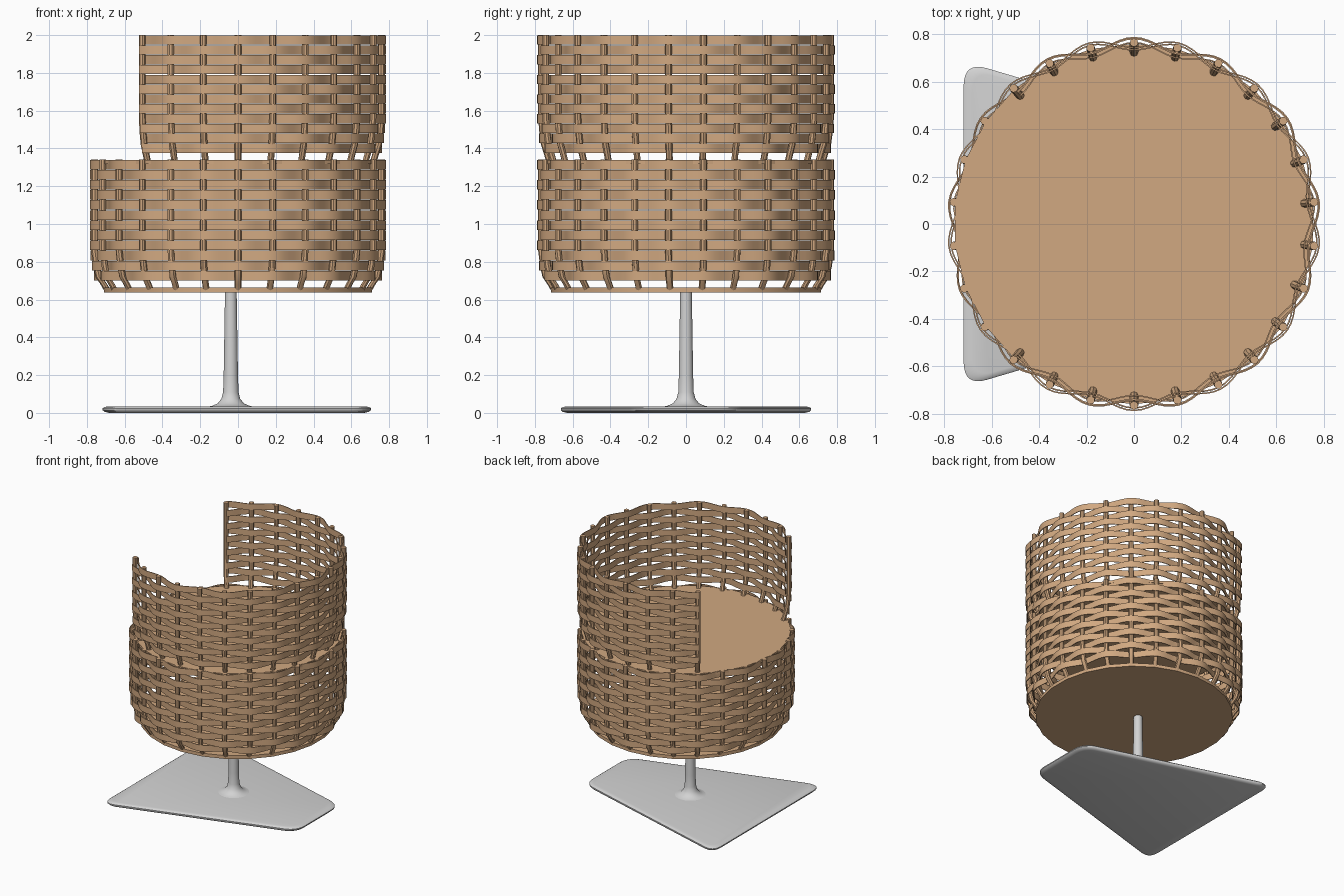
import bpy, bmesh, math
from mathutils import Vector

if "Cube" in bpy.data.objects:
    bpy.data.objects.remove(bpy.data.objects["Cube"])

N = 26                       # stakes round the full circle
STEP = 2 * math.pi / N


def material(name, rgb):
    m = bpy.data.materials.new(name)
    m.diffuse_color = (*rgb, 1)
    m.use_nodes = True
    m.node_tree.nodes["Principled BSDF"].inputs["Base Color"].default_value = m.diffuse_color
    return m


WICKER = material("tan wicker", (0.64, 0.395, 0.22))
METAL = material("light grey metal", (0.65, 0.65, 0.65))


def finish(name, bm, mat, smooth=True):
    bmesh.ops.recalc_face_normals(bm, faces=bm.faces)
    me = bpy.data.meshes.new(name)
    bm.to_mesh(me)
    bm.free()
    me.materials.append(mat)
    ob = bpy.data.objects.new(name, me)
    bpy.context.collection.objects.link(ob)
    if smooth:
        bpy.ops.object.select_all(action='DESELECT')
        bpy.context.view_layer.objects.active = ob
        ob.select_set(True)
        bpy.ops.object.shade_smooth_by_angle(angle=math.radians(40))
    return ob


def loft(bm, rings, closed=False):
    """Skin a list of point rings; cap the ends unless closed."""
    vs = [[bm.verts.new(p) for p in r] for r in rings]
    n = len(vs[0])
    for k in range(len(vs) if closed else len(vs) - 1):
        a, b = vs[k], vs[(k + 1) % len(vs)]
        for j in range(n):
            bm.faces.new((a[j], a[(j + 1) % n], b[(j + 1) % n], b[j]))
    if not closed:
        bm.faces.new(vs[0])
        bm.faces.new(vs[-1])


def polar(r, a, z):
    return Vector((r * math.cos(a), r * math.sin(a), z))


def ring(r, z, n, cx=0.0):
    return [polar(r, (k + 0.5) * 2 * math.pi / n, z) + Vector((cx, 0, 0)) for k in range(n)]


def wall_radius(z, profile):
    for (z0, r0), (z1, r1) in zip(profile, profile[1:]):
        if z <= z1:
            return r0 + (r1 - r0) * max(0, z - z0) / (z1 - z0)
    return profile[-1][1]


def basket(prefix, first, count, profile, z_rows, z_top, rows=12):
    full = count == N
    # upright stakes
    bm = bmesh.new()
    zs = [p[0] for p in profile] + [z_top]
    for i in range(first, first + count):
        a = (i + 0.5) * STEP
        rings = []
        for z in zs:
            c = polar(wall_radius(z, profile), a, z)
            rings.append([c + polar(0.018, a + k * math.pi / 4, 0) for k in range(8)])
        loft(bm, rings)
    finish(prefix + "_stakes", bm, WICKER)
    # woven strips passing in front of and behind alternate stakes
    bm = bmesh.new()
    pitch = (z_top - z_rows) / rows
    sub = 6
    for row in range(rows):
        z0 = z_rows + row * pitch + 0.001
        z1 = z0 + pitch - 0.003
        r = wall_radius((z0 + z1) / 2, profile)
        rings = []
        for s in range(count * sub if full else (count - 1) * sub + 1):
            t = first + s / sub
            a = (t + 0.5) * STEP
            rr = r + 0.021 * math.cos(math.pi * (t + row))
            rings.append([polar(rr + d, a, z) for d, z in
                          ((-0.003, z0), (0.003, z0), (0.003, z1), (-0.003, z1))])
        loft(bm, rings, closed=full)
    finish(prefix + "_woven_strips", bm, WICKER)


# lower drum and open backrest
basket("drum", 0, N,
       [(0.645, 0.695), (0.68, 0.715), (0.72, 0.742), (0.78, 0.755), (0.86, 0.765)], 0.70, 1.342)
basket("backrest", -10, 20,
       [(1.33, 0.722), (1.38, 0.737), (1.42, 0.75), (1.48, 0.758), (1.56, 0.765)], 1.376, 2.0)

# drum floor and seat discs
for name, r, z0, z1 in (("drum_floor", 0.715, 0.637, 0.663), ("seat", 0.76, 1.318, 1.338)):
    bm = bmesh.new()
    loft(bm, [ring(r, z0, N), ring(r, z1, N)])
    finish(name, bm, WICKER)

# flared pole
bm = bmesh.new()
loft(bm, [ring(r, z, 32, -0.038) for r, z in
          ((0.14, 0.03), (0.10, 0.037), (0.07, 0.05), (0.05, 0.075), (0.041, 0.11),
           (0.038, 0.2), (0.034, 0.45), (0.031, 0.64))])
finish("pole", bm, METAL)

# foot plate: rounded trapezoid
corners = [Vector(c) for c in ((-0.715, -0.685), (0.705, -0.265), (0.705, 0.265), (-0.715, 0.685))]
outline = []
for i, c in enumerate(corners):
    cut = 0.10
    p = c + (corners[i - 1] - c).normalized() * cut
    q = c + (corners[(i + 1) % 4] - c).normalized() * cut
    for k in range(9):
        t = k / 8
        outline.append(p * (1 - t) ** 2 + c * 2 * t * (1 - t) + q * t * t)
# slight bow on the wide end
for p in outline:
    if p.x < -0.6:
        p.x -= 0.02 * (1 - abs(p.y) / 0.7)
bm = bmesh.new()
loft(bm, [[Vector((p.x * s, p.y * s, z)) for p in outline] for s, z in
          ((0.95, 0.0), (0.985, 0.006), (1.0, 0.016), (1.0, 0.024), (0.985, 0.031), (0.95, 0.035))])
finish("foot_plate", bm, METAL)
